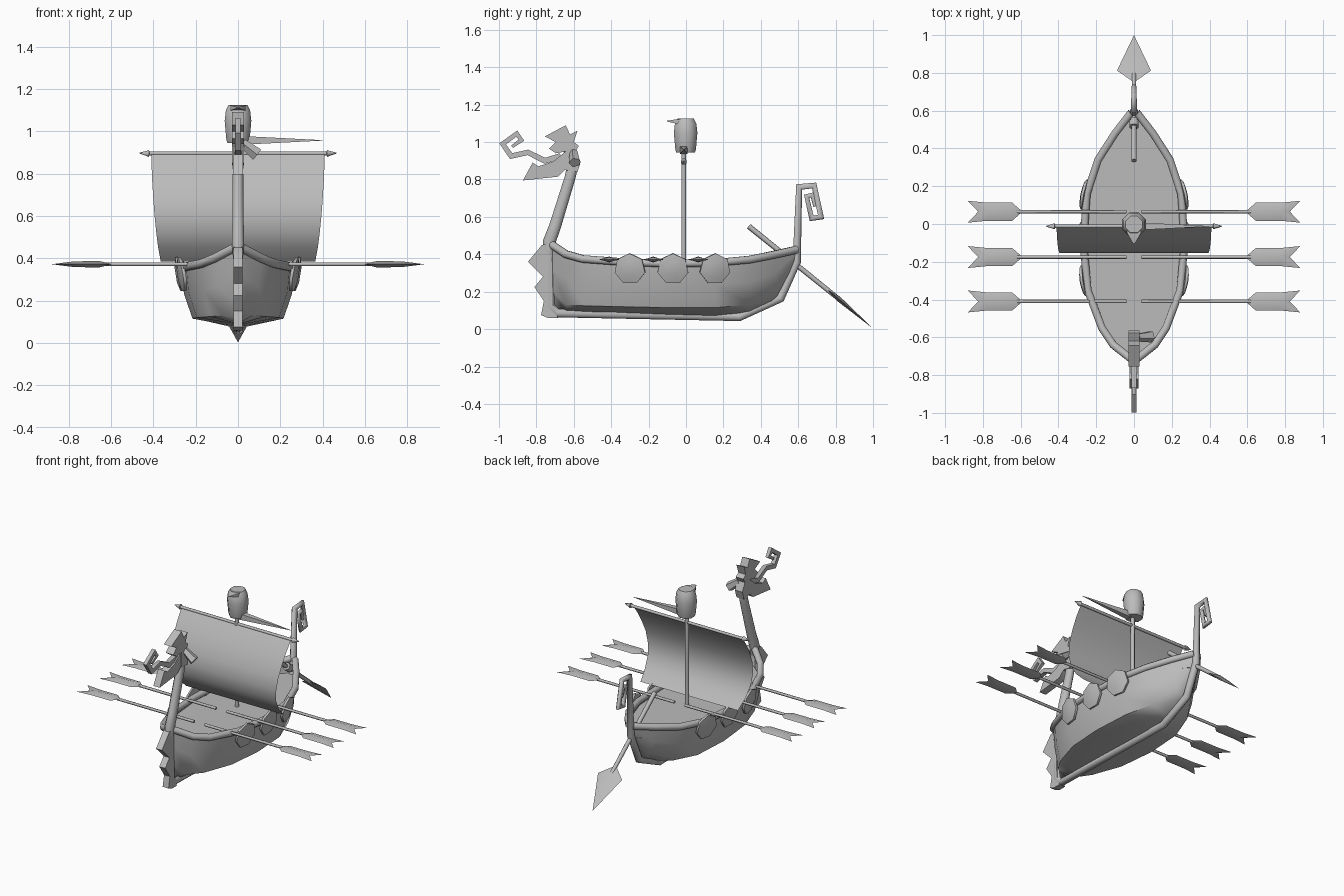
import bpy, bmesh, math
from mathutils import Vector

if "Cube" in bpy.data.objects:
    bpy.data.objects.remove(bpy.data.objects["Cube"], do_unlink=True)

grey = bpy.data.materials.new("plain grey")
grey.use_nodes = True
grey.diffuse_color = (0.5, 0.5, 0.5, 1)
grey.node_tree.nodes["Principled BSDF"].inputs["Base Color"].default_value = (0.5, 0.5, 0.5, 1)


def finish(name, bm, smooth=62, fix_normals=True):
    if fix_normals:
        bmesh.ops.recalc_face_normals(bm, faces=bm.faces)
    me = bpy.data.meshes.new(name)
    bm.to_mesh(me)
    bm.free()
    me.materials.append(grey)
    ob = bpy.data.objects.new(name, me)
    bpy.context.collection.objects.link(ob)
    bpy.ops.object.select_all(action='DESELECT')
    ob.select_set(True)
    bpy.context.view_layer.objects.active = ob
    bpy.ops.object.shade_smooth_by_angle(angle=math.radians(smooth))
    return ob


def tube(name, pts, radii, n=8, ref=(1, 0, 0), flat=1.0):
    """Sweep an n-sided section along a path with mitred corners."""
    pts = [Vector(p) for p in pts]
    if not isinstance(radii, (list, tuple)):
        radii = [radii] * len(pts)
    bm = bmesh.new()
    rings = []
    for i, p in enumerate(pts):
        t0 = (p - pts[max(i - 1, 0)]).normalized()
        t1 = (pts[min(i + 1, len(pts) - 1)] - p).normalized()
        t = (t0 + t1).normalized()
        a = Vector(ref)
        a = (a - t * a.dot(t)).normalized()
        b = t.cross(a)
        stretch = 1 / max(0.5, t.dot(t1 if t1.length else t0))
        ring = []
        for k in range(n):
            ang = 2 * math.pi * (k + 0.5) / n
            r = radii[i] / math.cos(math.pi / n)
            ring.append(bm.verts.new(p + a * (r * flat * math.cos(ang)) + b * (r * stretch * math.sin(ang))))
        rings.append(ring)
    for r0, r1 in zip(rings, rings[1:]):
        for k in range(n):
            bm.faces.new((r0[k], r0[(k + 1) % n], r1[(k + 1) % n], r1[k]))
    bm.faces.new(rings[0][::-1])
    bm.faces.new(rings[-1])
    return finish(name, bm)


def side_plate(name, outline, half):
    """Extrude a (y, z) outline across x."""
    bm = bmesh.new()
    f = bm.faces.new([bm.verts.new((-half, y, z)) for y, z in outline])
    ext = bmesh.ops.extrude_face_region(bm, geom=[f])
    bmesh.ops.translate(bm, vec=(2 * half, 0, 0),
                        verts=[v for v in ext["geom"] if isinstance(v, bmesh.types.BMVert)])
    return finish(name, bm, 40)


def yz(pairs):
    return [(0, y, z) for y, z in pairs]


# Hull stations: y, rim x, rim z, chine x, chine z, keel z
ST = [(-.715, .015, .45, .012, .20, .12), (-.64, .11, .40, .07, .13, .09),
      (-.55, .17, .375, .13, .125, .088), (-.35, .245, .36, .195, .12, .085),
      (-.10, .268, .35, .215, .115, .075), (.16, .25, .355, .20, .115, .068),
      (.34, .19, .372, .14, .13, .09), (.48, .10, .40, .06, .20, .155),
      (.59, .015, .425, .012, .385, .355)]

bm = bmesh.new()
rows = []
for y, gx, gz, cx, cz, kz in ST:
    bulge = .014 * min(1, gx / .2)
    half = [(gx, gz), ((gx + cx) / 2 + bulge, (gz + cz) / 2), (cx, cz)]
    sec = half + [(0, kz)] + [(-x, z) for x, z in reversed(half)]
    rows.append([bm.verts.new((x, y, z)) for x, z in sec])
for r0, r1 in zip(rows, rows[1:]):
    for k in range(len(r0) - 1):
        bm.faces.new((r0[k], r0[k + 1], r1[k + 1], r1[k]))
# Outward normals for the open shell
bm.normal_update()
if sum(f.normal.x for f in bm.faces if f.calc_center_median().x > 0) < 0:
    bmesh.ops.reverse_faces(bm, faces=bm.faces)
finish("hull", bm, 50, False)

# Deck floor
bm = bmesh.new()
edge = [(s[1] * .95, s[0] * .985) for s in ST]
loop = edge + [(-x, y) for x, y in reversed(edge)]
bm.faces.new([bm.verts.new((x, y, .335)) for x, y in loop])
finish("deck", bm, 30, False)

# Rim rails
for s, side in ((1, "left"), (-1, "right")):
    tube(side + "_rail", [(s * g[1], g[0], g[2]) for g in ST], .02, 8, (0, 0, 1))

# Keel rising into the curled stern post
KEEL = [(-.73, .46), (-.725, .12), (-.69, .085), (.285, .065), (.505, .165), (.592, .36),
        (.605, .76), (.685, .768), (.722, .60), (.672, .592), (.645, .71), (.675, .718), (.69, .655)]
tube("keel_and_stern_curl", yz(KEEL), [.022] * 6 + [.016, .014, .014, .013, .012, .011, .009], 8)

# Bow stem, jagged cutwater and neck
side_plate("cutwater", [(-.72, .46), (-.77, .45), (-.845, .36), (-.765, .28), (-.81, .225), (-.76, .15),
                        (-.775, .075), (-.74, .06), (-.685, .06), (-.71, .12)], .022)
tube("bow_neck", yz([(-.735, .40), (-.73, .47), (-.70, .55), (-.62, .81), (-.60, .90), (-.63, .96)]),
     [.028, .034, .032, .029, .03, .028], 8, (1, 0, 0), .85)

# Beast head
side_plate("head", [(-.755, 1.03), (-.643, 1.09), (-.62, 1.04), (-.58, 1.06), (-.60, 1.0), (-.573, .98),
                    (-.59, .95), (-.563, .895), (-.58, .84), (-.643, .85), (-.643, .95), (-.696, .94),
                    (-.733, .965), (-.696, 1.0)], .028)
side_plate("jaw", [(-.872, .795), (-.82, .89), (-.79, .87), (-.712, .895), (-.643, .95),
                   (-.632, .865), (-.685, .815)], .024)
tube("tongue", yz([(-.67, .925), (-.755, .90), (-.845, .945), (-.935, .925), (-.98, .99), (-.905, 1.045),
                   (-.88, 1.01), (-.93, .975)]), [.016, .015, .014, .014, .013, .012, .011, .008], 4)
tube("side_horn", [(.02, -.60, .945), (.09, -.595, .89)], [.018, .026], 5, (0, 1, 0))

# Mast, yard, sail, pennant
tube("mast", [(0, -.012, .33), (0, -.012, .96)], .012, 8)
tube("yard", [(-.465, -.012, .897), (-.42, -.012, .895), (-.419, -.012, .895), (.419, -.012, .895),
              (.42, -.012, .895), (.465, -.012, .897)], [.002, .016, .009, .009, .016, .002], 8, (0, 0, 1))
bm = bmesh.new()
PROFILE = [(-.018, .895, .41), (-.065, .83, .408), (-.105, .76, .405), (-.14, .68, .40), (-.154, .60, .394),
           (-.142, .52, .386), (-.10, .45, .377), (-.035, .385, .365)]
rows = [[bm.verts.new((x, y, z)) for x in (-w, w)] for y, z, w in PROFILE]
for a, b in zip(rows, rows[1:]):
    bm.faces.new((a[0], b[0], b[1], a[1]))
finish("sail", bm, 40, False)
tube("pennant", [(.03, -.012, .957), (.40, -.012, .957)], [.02, .001], 4, (0, 0, 1))

# Lookout barrel with a pointed brim
tube("lookout_barrel", [(0, -.002, z) for z in (.945, .96, 1.05, 1.10, 1.125)],
     [.05, .055, .063, .057, .044], 8)
tube("barrel_brim", [(0, 0, 1.108), (0, -.05, 1.11), (0, -.102, 1.112)], [.014, .012, .002], 4, (1, 0, 0), 3)

# Oars: a shaft and a ridged, notched blade on each side
RIM = [(.59, 0), (.645, .048), (.78, .048), (.88, .058), (.825, 0), (.88, -.058), (.78, -.048), (.645, -.048)]
for s, side in ((1, "left"), (-1, "right")):
    for i, y in enumerate((-.41, -.175, .065)):
        tube(f"{side}_oar_shaft_{i + 1}", [(s * .04, y, .372), (s * .62, y, .372)], .008, 6, (0, 0, 1))
        bm = bmesh.new()
        vs = [bm.verts.new((s * x, y + w, .372)) for x, w in RIM]
        for h in (.016, -.016):
            c = bm.verts.new((s * .66, y, .372 + h))
            d = bm.verts.new((s * .78, y, .372 + h * .8))
            for tri in ((0, 1, c), (1, 2, d, c), (2, 3, d), (3, 4, d), (4, 5, d), (5, 6, d), (6, 7, c, d), (7, 0, c)):
                bm.faces.new([vs[q] if isinstance(q, int) else q for q in tri])
        finish(f"{side}_oar_blade_{i + 1}", bm)

    # Seven-sided shields hung along the rail
    for i, (y, x, ny) in enumerate(((-.30, .266, -.15), (-.07, .278, 0), (.155, .262, .2))):
        axis = Vector((s, ny, -.16)).normalized()
        c = Vector((s * x, y, .322))
        tube(f"{side}_shield_{i + 1}", [c - axis * .008, c + axis * .006, c + axis * .016],
             [.076, .076, .035], 7, (0, 0, -1))

# Steering oar
tube("rudder_shaft", yz([(.335, .55), (.80, .175)]), [.013, .011], 6)
tube("rudder_lashing", yz([(.515, .405), (.55, .377)]), .024, 8)
bm = bmesh.new()
d = Vector((0, .78, -.626))
n = Vector((0, .626, .78))
p = Vector((0, .75, .215))
rim = [bm.verts.new(q) for q in (p, p + d * .08 + Vector((.09, 0, 0)), (0, 1.0, .003), p + d * .08 - Vector((.09, 0, 0)))]
for h in (.014, -.014):
    top = bm.verts.new(p + d * .08 + n * h)
    for k in range(4):
        bm.faces.new((rim[k], rim[(k + 1) % 4], top))
finish("rudder_blade", bm)
